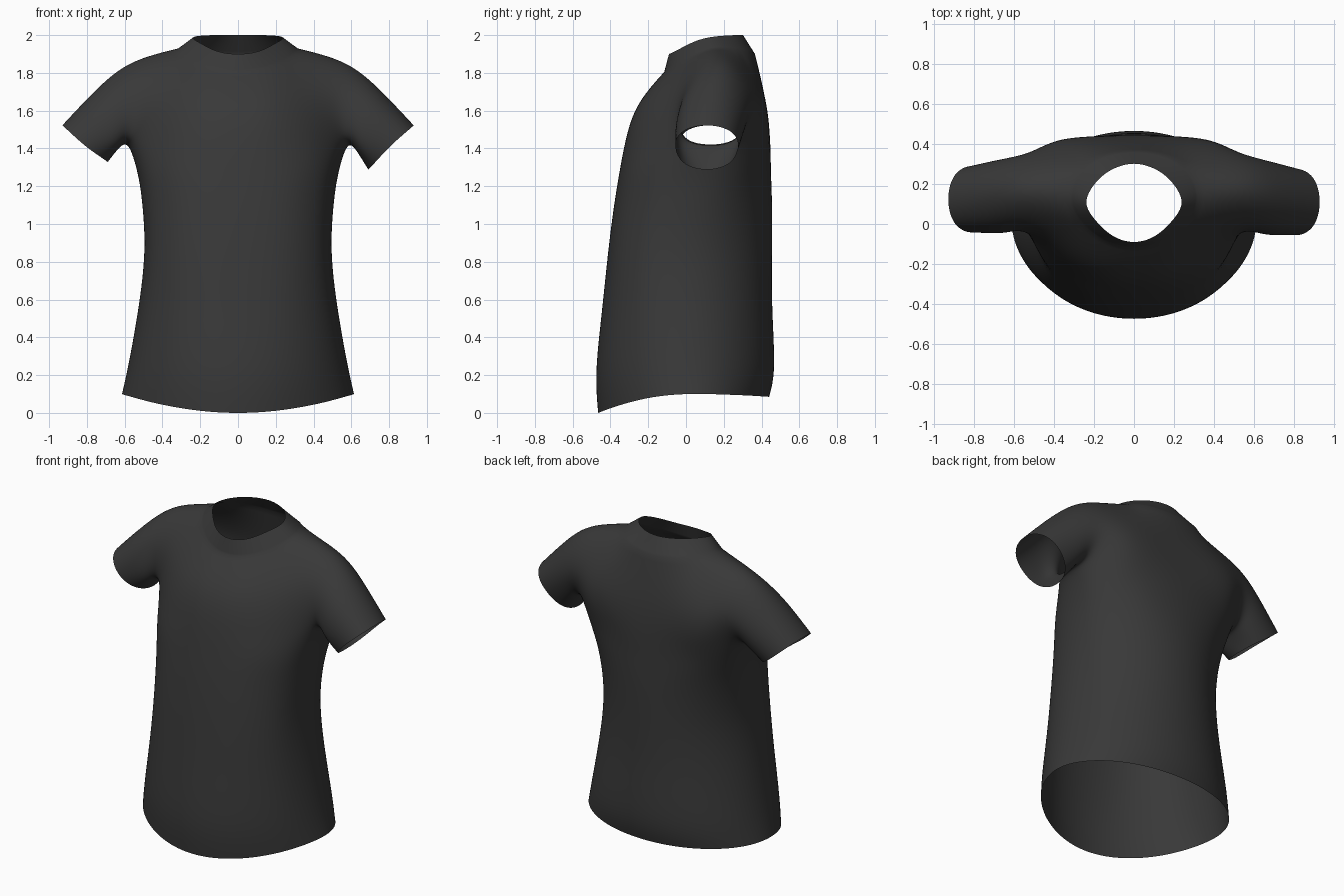
import bpy, bmesh, math
from mathutils import Vector

if "Cube" in bpy.data.objects:
    bpy.data.objects.remove(bpy.data.objects["Cube"])

# Torso rings: side z, front z, back z, half width, side y, front y, back y,
# then front and back roundness (1 = ellipse, lower = squarer)
rings = [(.10, .00, .085, .614, .02, -.465, .44, 1.03, .98),
         (.27, .22, .25, .577, .01, -.474, .466, .98, .98),
         (.55, .52, .55, .528, .00, -.447, .457, .91, .99),
         (.85, .85, .85, .496, .00, -.412, .455, .85, .99),
         (1.10, 1.10, 1.10, .506, .04, -.380, .455, .85, .95),
         (1.27, 1.27, 1.27, .532, .09, -.353, .450, .87, .87)]


def torso_ring(zs, zf, zb, w, ys, yf, yb, pf, pb):
    """Half ring of nine points, from centre front round to centre back."""
    row = []
    for i in range(9):
        a = i * math.pi / 8
        s, c = math.sin(a), math.cos(a)
        end, z_end, e = (yf, zf, pf) if i <= 4 else (yb, zb, pb)
        k = abs(c) ** e if i != 4 else 0
        row.append((w * s ** e if 0 < i < 8 else 0,
                    ys + (end - ys) * k, zs + (z_end - zs) * c * c))
    return row


rows = [torso_ring(*r) for r in rings]

# Chest rows: columns 3 and 5 are the front and back of the armhole
armpit = [(0, -.324, 1.42), (.185, -.303, 1.42), (.38, -.21, 1.42), (.545, -.03, 1.45),
          (.58, .13, 1.41),
          (.55, .285, 1.45), (.395, .395, 1.42), (.20, .438, 1.42), (0, .446, 1.42)]
chest = [(0, -.258, 1.62), (.17, -.235, 1.63), (.345, -.145, 1.64), (.525, -.04, 1.63),
         None,
         (.535, .355, 1.63), (.375, .41, 1.63), (.18, .425, 1.63), (0, .425, 1.63)]
shoulder = [(0, -.115, 1.805), (.14, -.085, 1.825), (.265, .01, 1.875), (.545, .03, 1.775),
            (.56, .155, 1.853),
            (.55, .28, 1.795), (.26, .275, 1.922), (.14, .345, 1.91), (0, .365, 1.90)]
rows.append(armpit)
neck_side = (.318, .14, 1.927)

# Collar: base ring and top ring
collar_base = shoulder[:3] + [neck_side] + shoulder[6:]
collar_top = [(0, -.09, 1.90), (.11, -.057, 1.915), (.198, .025, 1.957), (.238, .118, 1.987),
              (.18, .22, 1.998), (.095, .28, 2.0), (0, .302, 2.0)]

# Sleeve: armhole loop, middle ring and cuff ring, starting underneath
armhole = [armpit[4], armpit[3], chest[3], shoulder[3],
           shoulder[4], shoulder[5], chest[5], armpit[5]]


def power(v, e):
    return math.copysign(abs(v) ** e, v)


def sleeve(s):
    """Cuff and middle rings; the two sleeves hang slightly differently."""
    cuff = []
    for i in range(8):
        a = i * math.pi / 4
        u, v = -power(math.cos(a), .92), -power(math.sin(a), .92)
        cuff.append((.81 + .12 * u, .117 - .007 * s + .166 * v,
                     1.415 + .107 * u + .02 * s * min(0, u)))
    mid = [tuple((Vector(p) + Vector(q)) / 2 + Vector((0, 0, .028)))
           for p, q in zip(armhole, cuff)]
    return cuff, mid


# Cage
bm = bmesh.new()
cache = {}


def vert(p, s):
    key = (round(p[0] * s, 5) + 0.0, round(p[1], 5), round(p[2], 5))
    if key not in cache:
        cache[key] = bm.verts.new(key)
    return cache[key]


def strip(lo, hi, cols, s):
    n = len(lo)
    for i in cols:
        j = (i + 1) % n
        f = [vert(p, s) for p in (lo[i], lo[j], hi[j], hi[i])]
        bm.faces.new(f if s > 0 else f[::-1])


for s in (1, -1):
    for lo, hi in zip(rows, rows[1:]):
        strip(lo, hi, range(8), s)
    for lo, hi in ((armpit, chest), (chest, shoulder)):
        strip(lo, hi, (0, 1, 2, 5, 6, 7), s)
    strip([shoulder[2], shoulder[3]], [neck_side, shoulder[4]], (0,), s)
    strip([neck_side, shoulder[4]], [shoulder[6], shoulder[5]], (0,), s)
    strip(collar_base, collar_top, range(6), s)
    cuff, mid = sleeve(s)
    strip(cuff, mid, range(8), s)
    strip(mid, armhole, range(8), s)

# Fold line where the collar meets the body
crease = bm.edges.layers.float.new("crease_edge")
for s in (1, -1):
    for p, q in zip(collar_base, collar_base[1:]):
        bm.edges.get((vert(p, s), vert(q, s)))[crease] = 1.0
bmesh.ops.recalc_face_normals(bm, faces=bm.faces)

mesh = bpy.data.meshes.new("shirt")
bm.to_mesh(mesh)
bm.free()
shirt = bpy.data.objects.new("shirt", mesh)
bpy.context.collection.objects.link(shirt)
sub = shirt.modifiers.new("smooth", 'SUBSURF')
sub.levels = sub.render_levels = 3

# Move the cage so the smoothed surface passes through the measured points
target = [v.co.copy() for v in mesh.vertices]
for _ in range(8):
    dg = bpy.context.evaluated_depsgraph_get()
    ev = shirt.evaluated_get(dg).data
    now = [ev.vertices[i].co.copy() for i in range(len(target))]
    for v, t, n in zip(mesh.vertices, target, now):
        v.co += (t - n) * 0.9
    mesh.update()
    shirt.update_tag()
    bpy.context.view_layer.update()

# Dark cloth, smooth shading
cloth = bpy.data.materials.new("dark_cloth")
cloth.diffuse_color = (.04, .04, .04, 1)
cloth.use_nodes = True
cloth.node_tree.nodes["Principled BSDF"].inputs["Base Color"].default_value = cloth.diffuse_color
mesh.materials.append(cloth)
for f in mesh.polygons:
    f.use_smooth = True
